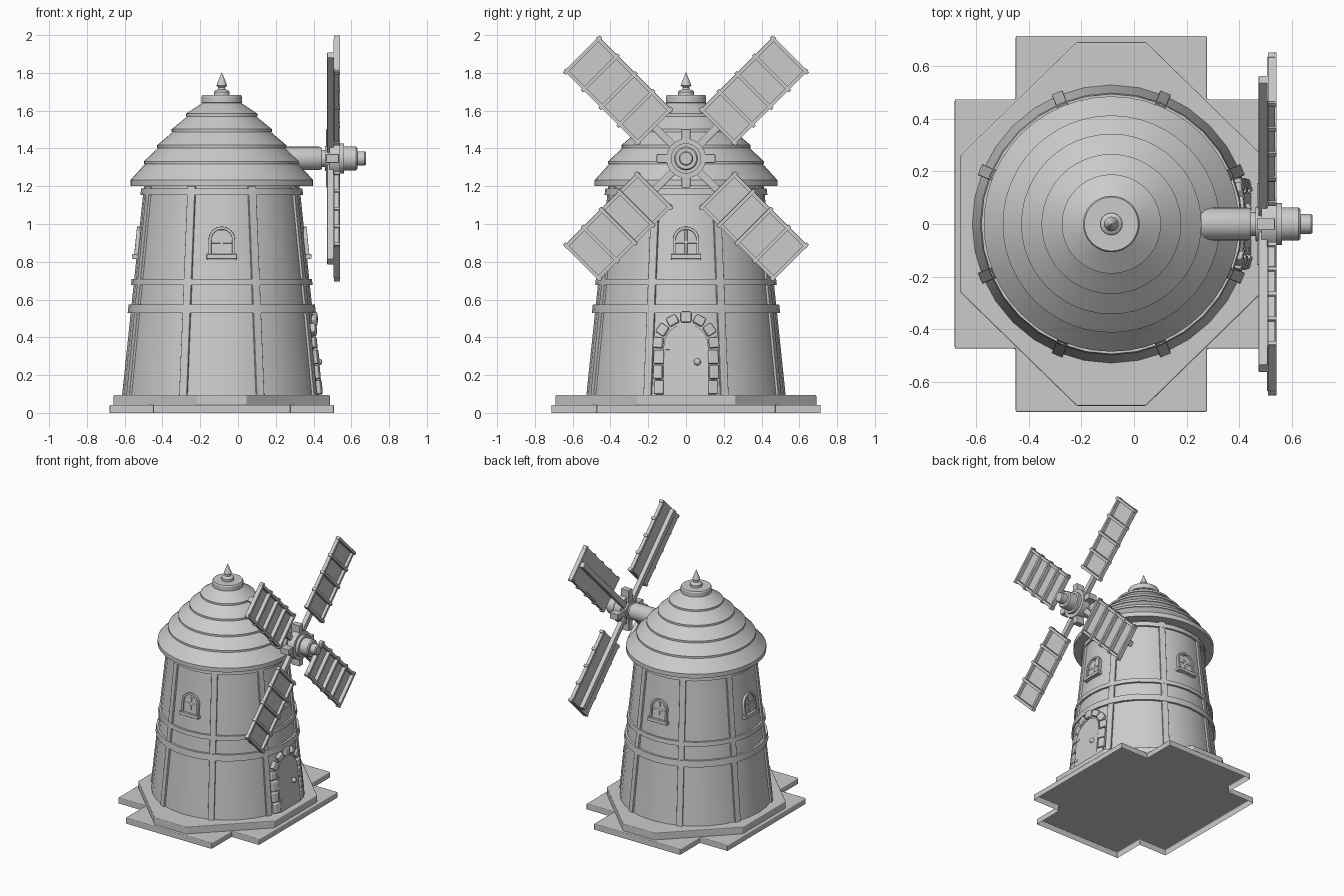
import bpy, bmesh
from math import pi, sin, cos, radians, atan
from mathutils import Matrix, Vector

if "Cube" in bpy.data.objects:
    bpy.data.objects.remove(bpy.data.objects["Cube"])

CX = -0.086                 # tower axis
Z0, Z1 = 0.09, 1.2          # wall bottom and top
R0, R1 = 0.528, 0.412       # wall radii
SLOPE = (R0 - R1) / (Z1 - Z0)
TILT = atan(SLOPE)
T, ROT = Matrix.Translation, Matrix.Rotation
AXIS = T((CX, 0, 0))

grey = bpy.data.materials.new("stone_grey")
grey.use_nodes = True
grey.diffuse_color = (0.6, 0.6, 0.6, 1)
grey.node_tree.nodes["Principled BSDF"].inputs["Base Color"].default_value = (0.6, 0.6, 0.6, 1)


def finish(name, bm, bevel=0.0):
    bmesh.ops.recalc_face_normals(bm, faces=bm.faces)
    mesh = bpy.data.meshes.new(name)
    bm.to_mesh(mesh)
    bm.free()
    mesh.materials.append(grey)
    ob = bpy.data.objects.new(name, mesh)
    bpy.context.scene.collection.objects.link(ob)
    bpy.ops.object.select_all(action='DESELECT')
    ob.select_set(True)
    bpy.context.view_layer.objects.active = ob
    bpy.ops.object.shade_smooth_by_angle(angle=radians(30))
    if bevel:
        mod = ob.modifiers.new("soft_edges", 'BEVEL')
        mod.width, mod.segments, mod.limit_method = bevel, 2, 'ANGLE'
        mod.harden_normals = True
    return ob


def box(bm, lo, hi, m):
    lo, hi = Vector(lo), Vector(hi)
    size = Matrix.Diagonal((*(hi - lo), 1))
    bmesh.ops.create_cube(bm, size=1, matrix=m @ T((lo + hi) / 2) @ size)


def prism(bm, outline, x0, x1, m):
    """Extrude a (y, z) outline along local x, closed at the x1 end only."""
    a, b = [[bm.verts.new(m @ Vector((x, *p))) for p in outline] for x in (x0, x1)]
    bm.faces.new(b)
    for i in range(len(a)):
        j = i - 1
        bm.faces.new((a[j], a[i], b[i], b[j]))


def hoop(bm, outer, inner, x0, x1, m):
    """Frame between two matching (y, z) outlines."""
    rows = [[bm.verts.new(m @ Vector((x, *p))) for p in line]
            for line, x in ((outer, x0), (outer, x1), (inner, x1), (inner, x0))]
    for k in range(4):
        a, b = rows[k - 1], rows[k]
        for i in range(len(a)):
            bm.faces.new((a[i - 1], a[i], b[i], b[i - 1]))


def lathe(name, profile, m=AXIS, segs=32, bevel=0.0):
    """Spin an (r, z) profile; ends are capped."""
    bm = bmesh.new()
    rows = [[bm.verts.new(m @ Vector((r * cos(2 * pi * i / segs), r * sin(2 * pi * i / segs), z)))
             for i in range(segs)] for r, z in profile]
    for a, b in zip(rows, rows[1:]):
        for i in range(segs):
            bm.faces.new((a[i - 1], a[i], b[i], b[i - 1]))
    bm.faces.new(rows[0])
    bm.faces.new(rows[-1])
    return finish(name, bm, bevel)


def wall_r(z):
    return R0 - SLOPE * (z - Z0)


def on_wall(angle, z):
    """Frame on the wall: x outward, y sideways, z up the slope."""
    return AXIS @ ROT(angle, 4, 'Z') @ T((wall_r(z), 0, z)) @ ROT(-TILT, 4, 'Y')


def arch(half, low, spring, n=12):
    top = [(half * cos(pi * i / n), spring + half * sin(pi * i / n)) for i in range(n + 1)]
    return [(half, low)] + top + [(-half, low)]


def symmetric(corner):
    """Repeat the corner points in all four quadrants."""
    out = []
    for sx, sy in ((1, 1), (-1, 1), (-1, -1), (1, -1)):
        pts = corner if sx * sy > 0 else corner[::-1]
        out += [(sy * y, sx * x) for x, y in pts]
    return out


# Plinth: hollow cross-shaped slab with an octagon on top
UP = AXIS @ ROT(-pi / 2, 4, 'Y')      # local x up, local z to -x
for name, corner, z0, z1 in (
        ("plinth_cross", [(.594, .473), (.363, .473), (.363, .713)], 0, .043),
        ("plinth_octagon", [(.572, .26), (.131, .69)], .043, .095)):
    bm = bmesh.new()
    prism(bm, symmetric(corner), z0, z1, UP)
    finish(name, bm, 0.006)

# Tower wall and its hoops
lathe("tower_wall", [(R0, Z0), (R1, Z1)])
for name, z0, z1, out in (("lower_hoop", .528, .575, .016), ("upper_hoop", .678, .71, .014),
                          ("top_hoop", 1.153, 1.187, .014)):
    lathe(name, [(wall_r(z0) - .02, z0), (wall_r(z0) + out, z0),
                 (wall_r(z1) + out, z1), (wall_r(z1) - .02, z1)])

# Eight posts up the wall
bm = bmesh.new()
half = (Z1 - Z0) / 2 / cos(TILT)
for k in range(8):
    box(bm, (-.02, -.022, -half), (.011, .022, half), on_wall(pi / 8 + k * pi / 4, (Z0 + Z1) / 2))
finish("wall_posts", bm, 0.003)

# Stepped roof
tiers = [(.484, 1.2), (.412, 1.318), (.342, 1.403), (.265, 1.488), (.188, 1.57), (.107, 1.642)]
profile = [(.36, 1.2)]
for i, (r, z) in enumerate(tiers):
    lip = .032 if i in (0, 5) else .014
    profile += [(r, z), (r, z + lip)]
    if i < 5:
        profile.append((tiers[i + 1][0] - .005, tiers[i + 1][1] - .001))
profile.append((.102, 1.682))
lathe("roof", profile, segs=48)
lathe("roof_finial", [(.042, 1.68), (.042, 1.7), (.034, 1.708), (.02, 1.712), (.017, 1.722),
                      (.028, 1.732), (.024, 1.745), (.001, 1.802)], segs=20)

# Four arched windows
for k, side in enumerate(("left", "back", "right", "front")):
    m = on_wall(k * pi / 2, .838)
    bm = bmesh.new()
    hoop(bm, arch(.07, -.01, .078), arch(.055, -.01, .078), -.02, .014, m)
    box(bm, (-.02, -.007, 0), (.005, .007, .13), m)
    box(bm, (-.02, -.057, .06), (.005, .057, .073), m)
    box(bm, (-.02, -.08, -.024), (.024, .08, 0), m)
    finish("window_frame_" + side, bm, 0.002)
    bm = bmesh.new()
    prism(bm, arch(.057, 0, .078), -.01, .002, m)
    finish("window_pane_" + side, bm)

# Door with knob and hinges
m = on_wall(0, Z0)
bm = bmesh.new()
prism(bm, arch(.118, 0, .265), -.03, .003, m)
finish("door", bm)
bm = bmesh.new()
for z in (.075, .245):
    box(bm, (0, -.108, z), (.006, -.088, z + .014), m)
finish("door_hinges", bm)
bm = bmesh.new()
bmesh.ops.create_uvsphere(bm, u_segments=16, v_segments=10, radius=.019,
                          matrix=m @ T((.004, .06, .18)))
finish("door_knob", bm)

# Stones around the door
bm = bmesh.new()
places = [(s * (.142 + .006 * (i % 2)), .045 + .08 * i, 0, .074) for s in (-1, 1) for i in range(3)]
for i in range(7):
    a = radians(5 + i * 170 / 6)
    places.append((.148 * cos(a), .268 + .148 * sin(a), a, .056))
for y, z, a, tall in places:
    wide = .024 + .002 * (int(z * 100) % 3)
    frame = on_wall(y / wall_r(Z0 + z), Z0 + z) @ ROT(a, 4, 'X')
    box(bm, (-.03, -wide, -tall / 2), (.024, wide, tall / 2), frame)
finish("door_stones", bm, 0.008)

# Axle and hub along x
HUB = T((0, 0, 1.347))
ALONG_X = HUB @ ROT(pi / 2, 4, 'Y')
lathe("axle", [(.062, .1), (.062, .432), (.056, .444), (.045, .444), (.045, .47)], ALONG_X)
lathe("hub", [(.065, .46), (.068, .484), (.105, .484), (.105, .54), (.08, .54), (.08, .562),
              (.063, .562), (.063, .624), (.056, .632), (.038, .632), (.038, .671), (.032, .678)],
      ALONG_X)
bm = bmesh.new()
for k in range(4):
    box(bm, (.466, -.023, .06), (.534, .023, .155), HUB @ ROT(k * pi / 2, 4, 'X'))
finish("hub_blocks", bm, 0.004)

# Four sails: spar behind, cloth backing, lattice in front
for k in range(4):
    m = HUB @ ROT(pi / 4 + k * pi / 2, 4, 'X')
    bm = bmesh.new()
    box(bm, (.472, -.02, .05), (.506, .02, .775), m)
    finish(f"sail_spar_{k + 1}", bm, 0.003)
    bm = bmesh.new()
    for s in (-1, 1):
        box(bm, (.508, s * .119 - .01, .228), (.535, s * .119 + .01, .786), m)
    for i in range(5):
        u = .242 + i * .133
        box(bm, (.508, -.137, u - .01), (.541, .137, u + .01), m)
    finish(f"sail_lattice_{k + 1}", bm, 0.002)
    bm = bmesh.new()
    box(bm, (.505, -.118, .24), (.513, .118, .778), m)
    finish(f"sail_cloth_{k + 1}", bm)
